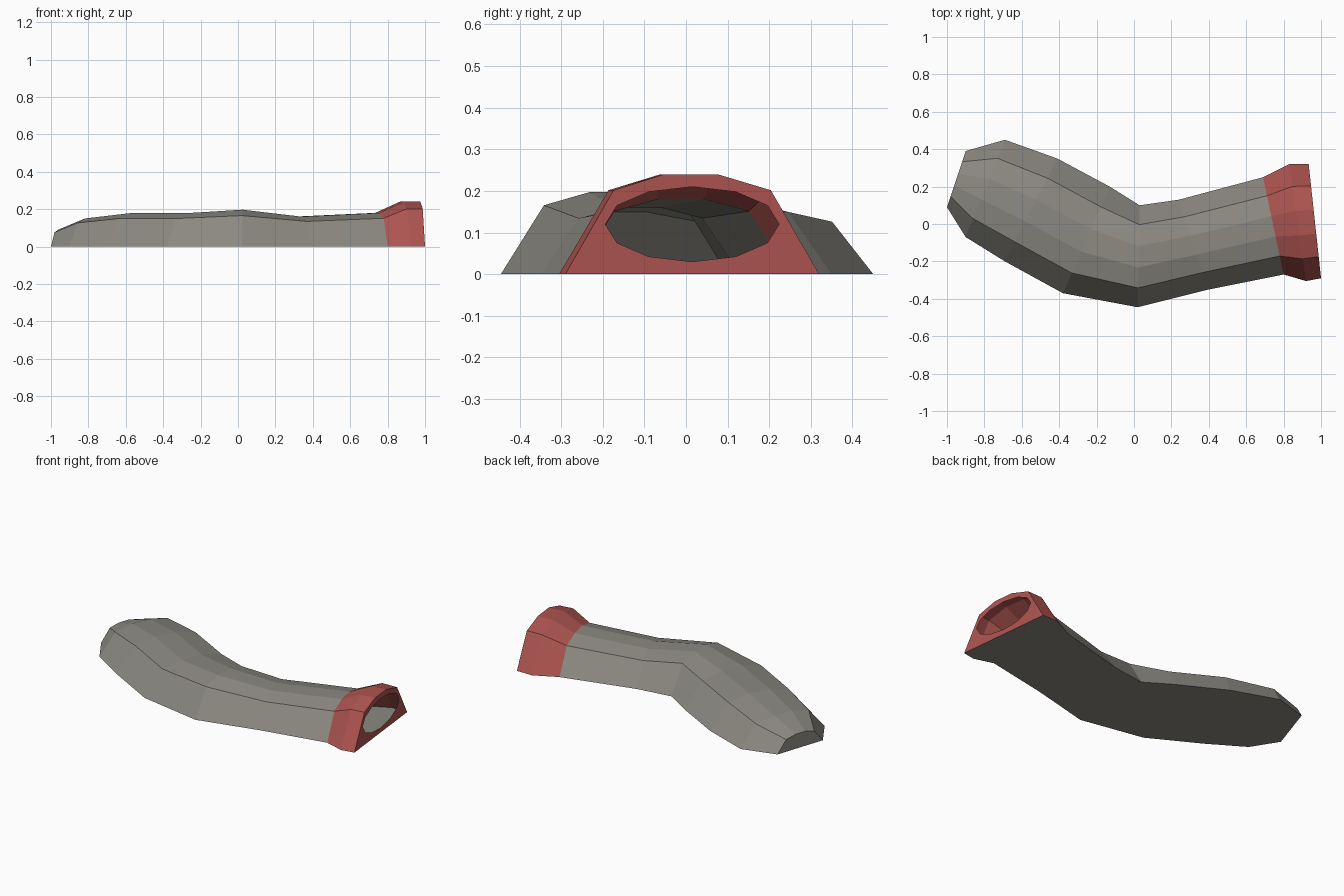
import bpy, bmesh, math
from mathutils import Vector

old = bpy.data.objects.get("Cube")
if old:
    bpy.data.objects.remove(old)


def material(name, rgb):
    mat = bpy.data.materials.new(name)
    mat.use_nodes = True
    color = (*rgb, 1)
    mat.diffuse_color = color
    mat.node_tree.nodes["Principled BSDF"].inputs["Base Color"].default_value = color
    return mat


stone = material("stone grey", (0.26, 0.25, 0.22))
red = material("entrance red", (0.42, 0.09, 0.08))

# Stations from mouth to closed end: left base x, y, right base x, y, height
stations = [
    (0.934, 0.32, 1.0, -0.29, 0.24),
    (0.83, 0.32, 0.92, -0.305, 0.24),
    (0.69, 0.25, 0.80, -0.27, 0.18),
    (0.24, 0.13, 0.40, -0.35, 0.16),
    (0.03, 0.10, 0.02, -0.445, 0.197),
    (-0.13, 0.20, -0.38, -0.37, 0.178),
    (-0.41, 0.35, -0.69, -0.20, 0.178),
    (-0.69, 0.45, -0.90, -0.07, 0.15),
    (-0.90, 0.39, -1.0, 0.09, 0.09),
]

# Arch profile: fraction across the base, fraction of the height
arch = [(0, 0), (0.19, 0.84), (0.4, 1), (0.61, 1), (0.81, 0.84), (1, 0)]


def ring(station):
    lx, ly, rx, ry, height = station
    left, right = Vector((lx, ly, 0)), Vector((rx, ry, 0))
    return [left.lerp(right, t) + Vector((0, 0, h * height)) for t, h in arch]


def loft(bm, rows):
    loops = [[bm.verts.new(p) for p in row] for row in rows]
    for a, b in zip(loops, loops[1:]):
        for i in range(len(a) - 1):
            bm.faces.new((a[i], a[i + 1], b[i + 1], b[i]))
    return loops


def finish(bm, name, mat):
    mesh = bpy.data.meshes.new(name)
    bm.to_mesh(mesh)
    bm.free()
    mesh.materials.append(mat)
    obj = bpy.data.objects.new(name, mesh)
    bpy.context.collection.objects.link(obj)
    return obj


rings = [ring(s) for s in stations]

# Bent tunnel shell with a closed far end
bm = bmesh.new()
loops = loft(bm, rings[2:])
bm.faces.new(loops[-1])
finish(bm, "tunnel_shell", stone)

# Flat floor under the whole tunnel
bm = bmesh.new()
loft(bm, [(r[-1], r[0]) for r in rings])
bmesh.ops.reverse_faces(bm, faces=bm.faces)
for face in bm.faces:
    if face.normal.z > 0:
        face.normal_flip()
finish(bm, "tunnel_floor", stone)

# Flared entrance collar
bm = bmesh.new()
loft(bm, rings[:3])
finish(bm, "entrance_collar", red)

# Entrance wall with a twelve-sided oval opening
bm = bmesh.new()
left, right = rings[0][0], rings[0][-1]
middle = (left + right) / 2
across = (left - right).normalized()
outer = [bm.verts.new(p) for p in rings[0]]
hole = []
for i in range(12):
    a = math.tau * i / 12
    p = middle + across * (0.21 * math.cos(a))
    p.z = 0.12 + 0.09 * math.sin(a)
    hole.append(bm.verts.new(p))
edges = [bm.edges.new((loop[i - 1], loop[i]))
         for loop in (outer, hole) for i in range(len(loop))]
bmesh.ops.triangle_fill(bm, edges=edges, use_beauty=True, normal=(1, 0.1, 0))
bm.normal_update()
for face in bm.faces:
    if face.normal.x < 0:
        face.normal_flip()
finish(bm, "entrance_wall", red)
